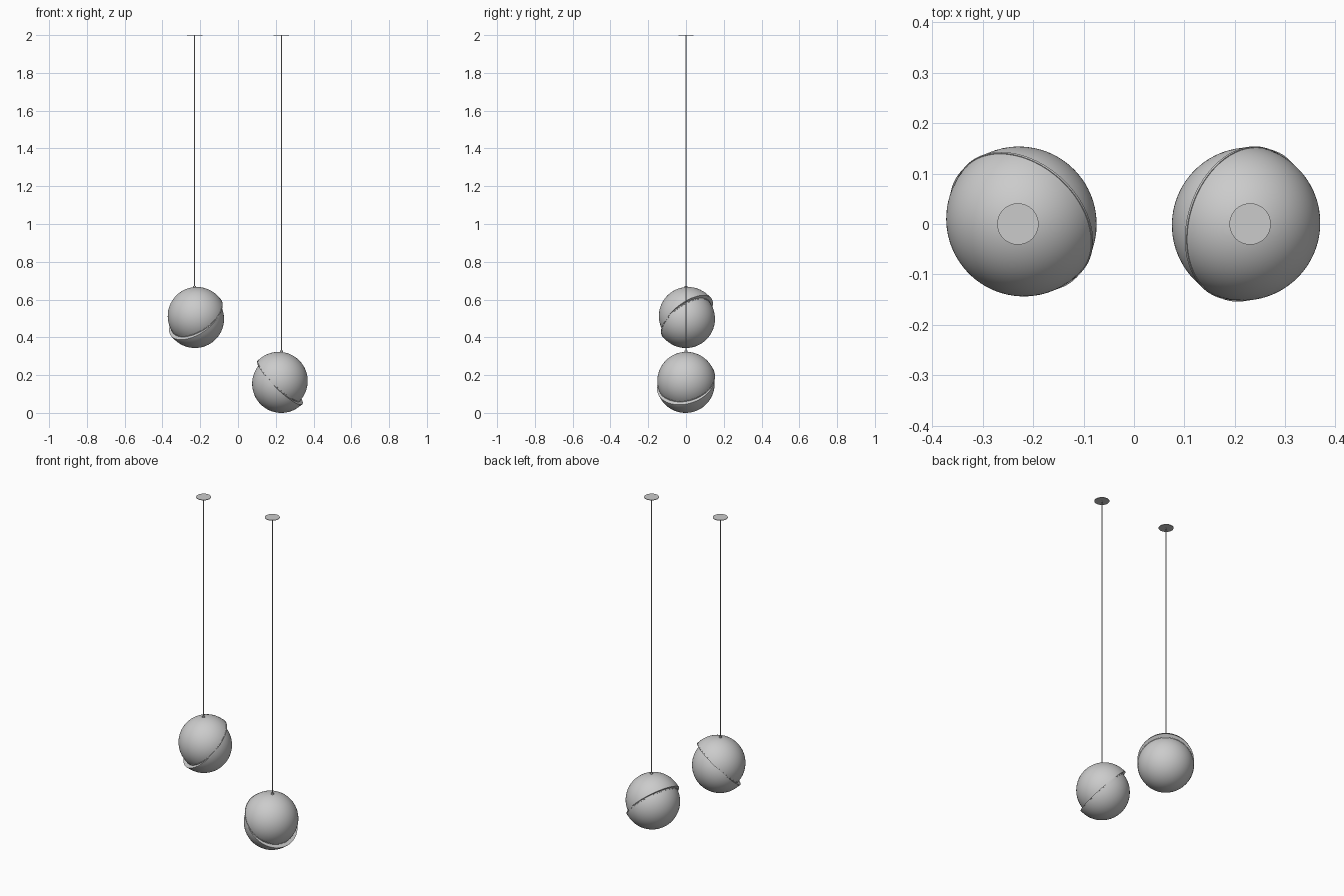
import bpy, bmesh, math
from mathutils import Vector, Matrix

if "Cube" in bpy.data.objects:
    bpy.data.objects.remove(bpy.data.objects["Cube"])

R = 0.154        # globe radius
SLIP = 0.021     # how far the two halves slide apart along the cut
RIM = 0.005      # thickness of the flat plate on each half


def lathe(name, profile, matrix, steps=64):
    """Spin an (r, z) profile around its local z axis."""
    bm = bmesh.new()
    vs = [bm.verts.new((r, 0, z)) for r, z in profile]
    edges = [bm.edges.new(p) for p in zip(vs, vs[1:])]
    bmesh.ops.spin(bm, geom=vs + edges, cent=(0, 0, 0), axis=(0, 0, 1),
                   angle=2 * math.pi, steps=steps)
    bmesh.ops.remove_doubles(bm, verts=bm.verts, dist=1e-5)
    bmesh.ops.recalc_face_normals(bm, faces=bm.faces)
    mesh = bpy.data.meshes.new(name)
    bm.to_mesh(mesh)
    bm.free()
    ob = bpy.data.objects.new(name, mesh)
    ob.matrix_world = matrix
    bpy.context.collection.objects.link(ob)
    bpy.ops.object.select_all(action='DESELECT')
    ob.select_set(True)
    bpy.context.view_layer.objects.active = ob
    bpy.ops.object.shade_smooth_by_angle(angle=math.radians(35))
    return ob


def rod(name, x, z0, z1, r):
    return lathe(name, [(0, z0), (r, z0), (r, z1), (0, z1)],
                 Matrix.Translation((x, 0, 0)), 32)


# Half-globe profile and the thin plate that closes it
a0 = math.asin(RIM / R)
dome = [(0, RIM)] + [(R * math.cos(a), R * math.sin(a)) for a in
                     [a0 + (math.pi / 2 - a0) * i / 24 for i in range(24)]] + [(0, R)]
plate = [(0, 0), (R + 0.0015, 0), (R + 0.0015, RIM), (0, RIM)]


def pendant(side, centre, rod_x, tilt, turn):
    t, p = math.radians(tilt), math.radians(turn)
    n = Vector((math.sin(t) * math.cos(p), math.sin(t) * math.sin(p), math.cos(t)))
    up = Vector((-math.cos(t) * math.cos(p), -math.cos(t) * math.sin(p), math.sin(t)))
    # Two half globes, slid past each other along the tilted cut
    for half, s in (("upper", 1), ("lower", -1)):
        m = (Matrix.Translation(Vector(centre) + up * SLIP * s / 2)
             @ (n * s).to_track_quat('Z', 'Y').to_matrix().to_4x4())
        lathe(f"{side}_{half}_half_globe", dome, m)
        lathe(f"{side}_{half}_rim_plate", plate, m)
    # Cord collar, cord and ceiling disc
    top = centre[2] + up.z * SLIP / 2 + R
    rod(f"{side}_collar", rod_x, top - 0.006, top + 0.006, 0.008)
    rod(f"{side}_cord", rod_x, top, 1.999, 0.003)
    rod(f"{side}_ceiling_disc", rod_x, 1.997, 2.0, 0.041)


pendant("left", (-0.223, 0.005, 0.505), -0.23, 45, 228)
pendant("right", (0.222, 0.0, 0.1615), 0.23, 45.5, -18)
